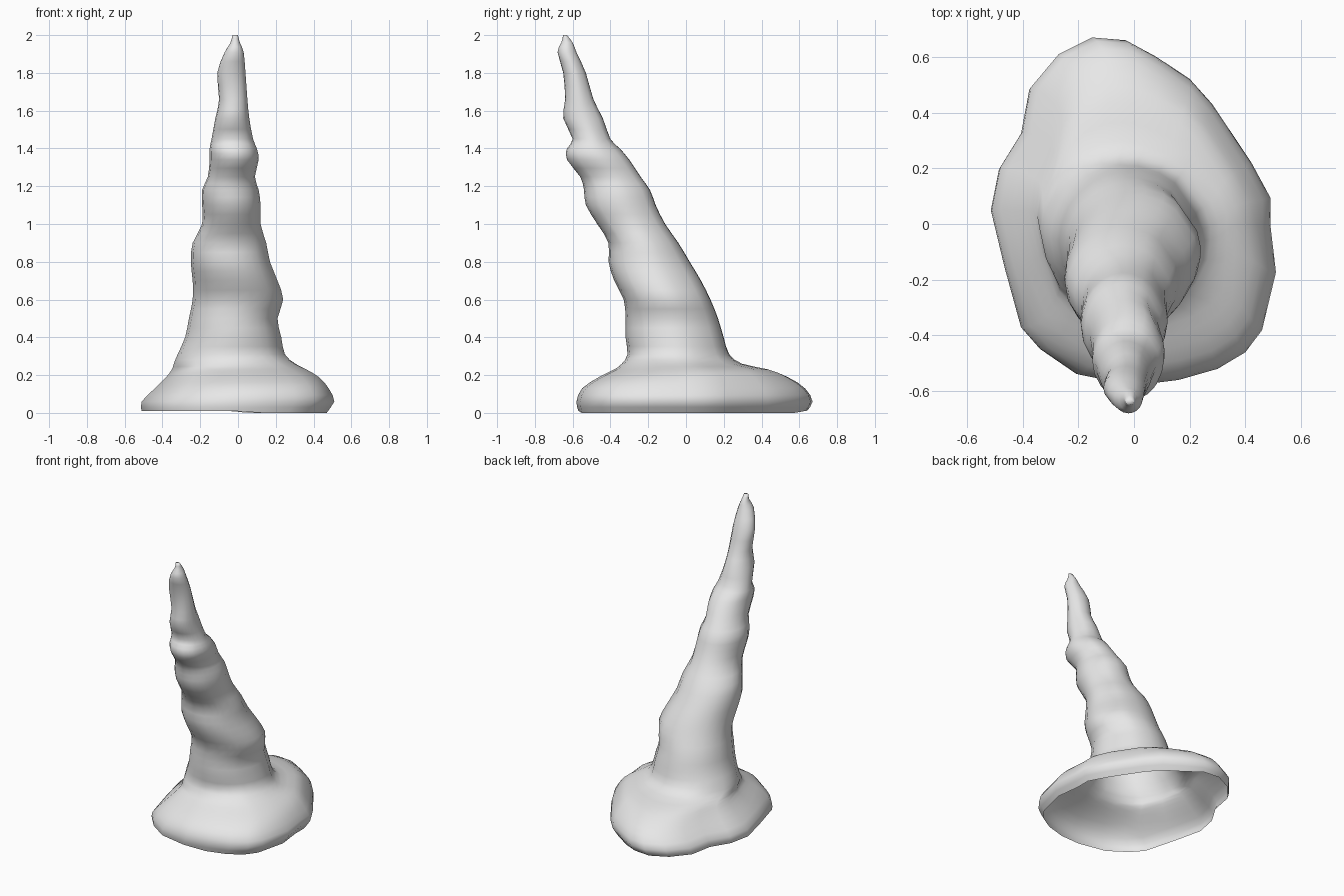
import bpy
import bmesh
from mathutils import Vector

default_cube = bpy.data.objects.get("Cube")
if default_cube:
    bpy.data.objects.remove(default_cube, do_unlink=True)


def make_material(name, color):
    material = bpy.data.materials.new(name)
    material.use_nodes = True
    material.diffuse_color = color
    shader = material.node_tree.nodes["Principled BSDF"]
    shader.inputs["Base Color"].default_value = color
    shader.inputs["Roughness"].default_value = 0.7
    return material


def spline_point(before, start, end, after, t):
    """Smooth interpolation between two neighbouring cross-sections."""
    return (start * 2 + (end - before) * t
            + (before * 2 - start * 5 + end * 4 - after) * t ** 2
            + (start * 3 - before - end * 3 + after) * t ** 3) / 2


def refine(sections, steps):
    """Insert extra cross-sections along the length of the horn."""
    padded = [sections[0]] + sections + [sections[-1]]
    result = []
    for index in range(len(sections) - 1):
        for step in range(steps):
            result.append(spline_point(*padded[index:index + 4], step / steps))
    return result + [sections[-1]]


# Uneven outline of the flared foot, counter-clockwise from the left side
foot_outline = [
    (.49, .05), (.5, -.05), (.49, .1), (.42, .23), (.28, .44), (.2, .53),
    (.08, .61), (-.03, .67), (-.15, .68), (-.27, .62), (-.37, .5),
    (-.4, .34), (-.48, .21), (-.51, .06), (-.46, -.15), (-.4, -.37),
    (-.33, -.45), (-.2, -.54), (0, -.58), (.16, -.56), (.3, -.52),
    (.4, -.46), (.46, -.38), (.51, -.17),
][2:] + [(.49, 0)]
foot_shape = [Vector((x / .51, (y - .05) / .63)) for x, y in foot_outline]
round_shape = [point.normalized() for point in foot_shape]

# Cross-sections of the leaning horn: height, right, left, front, back
horn_sections = [Vector(row) for row in (
    (.01, -.51, .47, -.57, .64),
    (.06, -.51, .51, -.58, .67),
    (.13, -.44, .48, -.55, .63),
    (.19, -.38, .43, -.46, .54),
    (.23, -.35, .37, -.38, .44),
    (.26, -.34, .31, -.34, .3),
    (.31, -.32, .25, -.31, .23),
    (.4, -.28, .23, -.32, .2),
    (.5, -.26, .21, -.32, .17),
    (.6, -.24, .24, -.33, .13),
    (.7, -.24, .21, -.38, .08),
    (.8, -.25, .17, -.41, .02),
    (.9, -.24, .15, -.41, -.04),
    (1, -.19, .12, -.47, -.11),
    (1.1, -.19, .12, -.53, -.16),
    (1.18, -.19, .11, -.54, -.19),
    (1.25, -.16, .09, -.56, -.24),
    (1.34, -.15, .11, -.63, -.3),
    (1.4, -.15, .1, -.63, -.35),
    (1.45, -.14, .08, -.6, -.4),
    (1.56, -.12, .06, -.65, -.44),
    (1.66, -.1, .05, -.64, -.49),
    (1.8, -.11, .04, -.65, -.53),
    (1.91, -.07, .03, -.68, -.58),
    (1.96, -.04, .01, -.66, -.6),
    (2, -.03, 0, -.65, -.63),
)]

mesh_builder = bmesh.new()
rings = []
for height, right, left, front, back in refine(horn_sections, 2):
    # The foot outline fades into a round section where the horn begins
    foot_amount = min(1, max(0, (.32 - height) / .15))
    center = Vector(((right + left) / 2, (front + back) / 2))
    half_width = (left - right) / 2
    half_depth = (back - front) / 2
    ring = []
    for foot_point, round_point in zip(foot_shape, round_shape):
        point = round_point.lerp(foot_point, foot_amount)
        ring.append(mesh_builder.verts.new((
            center.x + point.x * half_width,
            center.y + point.y * half_depth,
            height,
        )))
    rings.append(ring)

# Skin the rings; the underside of the foot stays open
count = len(foot_shape)
for lower, upper in zip(rings, rings[1:]):
    for index in range(count):
        following = (index + 1) % count
        mesh_builder.faces.new((lower[index], lower[following],
                                upper[following], upper[index]))
mesh_builder.faces.new(rings[-1])

# Let the rim touch the ground
for vertex in rings[0]:
    vertex.co.z = 0 if vertex.co.x > 0 else horn_sections[0][0]

horn_mesh = bpy.data.meshes.new("horn")
mesh_builder.to_mesh(horn_mesh)
mesh_builder.free()
horn_mesh.materials.append(make_material("plain grey", (.8, .8, .8, 1)))
horn = bpy.data.objects.new("horn", horn_mesh)
bpy.context.collection.objects.link(horn)

# Smooth shading over the whole surface
for face in horn_mesh.polygons:
    face.use_smooth = True
